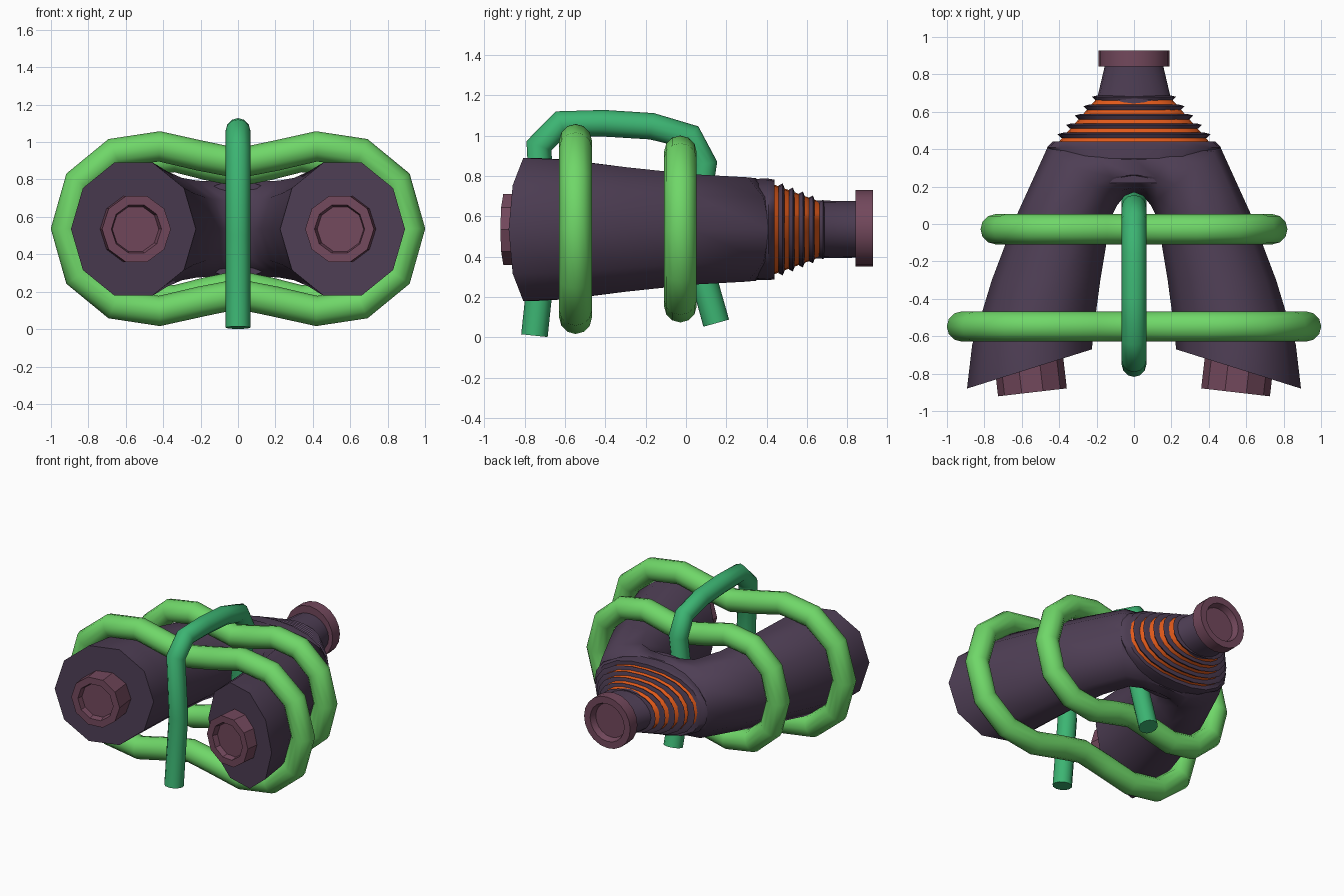
import bpy, bmesh, math
from mathutils import Vector

if "Cube" in bpy.data.objects:
    bpy.data.objects.remove(bpy.data.objects["Cube"])

ZC = 0.535  # height of the main axis


def material(name, rgb):
    m = bpy.data.materials.new(name)
    m.diffuse_color = (*rgb, 1)
    m.use_nodes = True
    m.node_tree.nodes["Principled BSDF"].inputs["Base Color"].default_value = m.diffuse_color
    return m


PURPLE = material("dark_purple", (0.076, 0.048, 0.089))
PINK = material("dusty_pink", (0.17, 0.065, 0.107))
LIME = material("light_green", (0.16, 0.68, 0.14))
TEAL = material("teal_green", (0.045, 0.46, 0.17))
ORANGE = material("orange", (0.75, 0.1, 0.01))


def smooth(ob, angle):
    bpy.ops.object.select_all(action='DESELECT')
    ob.select_set(True)
    bpy.context.view_layer.objects.active = ob
    bpy.ops.object.shade_smooth_by_angle(angle=math.radians(angle))


def ring(c, u, hz, n, power=2.0):
    """Super-elliptical ring spanned by horizontal vector u and height hz."""
    pts = []
    for i in range(n):
        a = 2 * math.pi * i / n
        ca, sa = math.cos(a), math.sin(a)
        k = (abs(ca) ** power + abs(sa) ** power) ** (-1 / power)
        pts.append(Vector(c) + Vector(u) * (ca * k) + Vector((0, 0, hz * sa * k)))
    return pts


def loft(name, rings, mat, angle=50):
    bm = bmesh.new()
    rows = [[bm.verts.new(p) for p in r] for r in rings]
    n = len(rows[0])
    for a, b in zip(rows, rows[1:]):
        for i in range(n):
            j = (i + 1) % n
            bm.faces.new((a[i], a[j], b[j], b[i]))
    bm.faces.new(rows[0])
    bm.faces.new(rows[-1])
    bmesh.ops.recalc_face_normals(bm, faces=bm.faces)
    me = bpy.data.meshes.new(name)
    bm.to_mesh(me)
    bm.free()
    me.materials.append(mat)
    ob = bpy.data.objects.new(name, me)
    bpy.context.collection.objects.link(ob)
    smooth(ob, angle)
    return ob


def tube(name, points, radius, mat, closed):
    cu = bpy.data.curves.new(name, 'CURVE')
    cu.dimensions = '3D'
    cu.bevel_depth = radius
    cu.bevel_resolution = 4
    cu.use_fill_caps = True
    sp = cu.splines.new('POLY')
    sp.points.add(len(points) - 1)
    for p, co in zip(sp.points, points):
        p.co = (*co, 1)
    sp.use_cyclic_u = closed
    cu.materials.append(mat)
    ob = bpy.data.objects.new(name, cu)
    bpy.context.collection.objects.link(ob)
    bpy.ops.object.select_all(action='DESELECT')
    ob.select_set(True)
    bpy.context.view_layer.objects.active = ob
    bpy.ops.object.convert(target='MESH')
    smooth(bpy.context.view_layer.objects.active, 50)


# forked body: outer xy, inner xy, half height, from left end to centre
half = [
    ((-0.893, -0.88), (-0.225, -0.67), 0.373),
    ((-0.865, -0.645), (-0.215, -0.56), 0.364),
    ((-0.76, -0.3), (-0.18, -0.3), 0.325),
    ((-0.635, 0.03), (-0.125, 0.03), 0.288),
    ((-0.46, 0.415), (-0.09, 0.10), 0.272),
    ((-0.25, 0.44), (-0.05, 0.15), 0.268),
]
mirrored = [((-o[0], o[1]), (-i[0], i[1]), h) for o, i, h in reversed(half)]
sections = half + [((0, 0.44), (0, 0.17), 0.268)] + mirrored
rings = []
for o, i, h in sections:
    o, i = Vector((*o, ZC)), Vector((*i, ZC))
    rings.append(ring((o + i) / 2, (o - i) / 2, h, 10))
loft("forked_body", rings, PURPLE)


def across(y, hx, hz, n=20, power=2.3):
    return ring((0, y, ZC), (hx, 0, 0), hz, n, power)


# shoulder where the two barrels join, and the neck behind it
loft("shoulder", [across(0.22, 0.3, 0.25), across(0.41, 0.465, 0.252),
                  across(0.44, 0.435, 0.247)], PURPLE)
loft("neck", [across(0.64, 0.22, 0.145, power=2), across(0.68, 0.195, 0.143, power=2),
              across(0.85, 0.155, 0.14, power=2)], PURPLE)

# glowing core with overlapping dark fins
loft("vent_core", [across(0.43, 0.41, 0.225), across(0.67, 0.2, 0.135)], ORANGE)
for k in range(5):
    y = 0.46 + 0.05 * k
    t = k / 4
    hx, hz = 0.41 - 0.185 * t, 0.228 - 0.08 * t
    loft(f"vent_fin_{k + 1}", [across(y, hx - 0.02, hz - 0.01),
                               across(y + 0.02, hx, hz),
                               across(y + 0.028, hx - 0.03, hz - 0.02)], PURPLE, 30)


def socket(name, front, axis, profile, n):
    """Recessed round fitting; profile holds (distance behind front, radius)."""
    axis = Vector(axis).normalized()
    side = Vector((-axis.y, axis.x, 0))
    loft(name, [ring(Vector(front) - axis * d, side * r, r, n) for d, r in profile],
         PINK, 30)


# front fittings and rear collar
for s, label in ((-1, "left"), (1, "right")):
    socket(f"front_socket_{label}", (s * 0.543, -0.9, ZC), (-s * 0.115, -0.99, 0),
           [(0.25, 0.185), (0, 0.185), (0, 0.135), (0.04, 0.125)], 10)
socket("rear_collar", (0, 0.927, 0.54), (0, 1, 0),
       [(0.085, 0.19), (0, 0.19), (0, 0.14), (0.045, 0.125)], 20)

# two waisted bands around both barrels
quarter = [(0.92, 0), (0.85, 0.25), (0.66, 0.405), (0.42, 0.44), (0.2, 0.39), (0, 0.35)]
outline = quarter + [(-x, z) for x, z in quarter[-2::-1]]
outline += [(-x, -z) for x, z in quarter[1:]] + [(x, -z) for x, z in quarter[-2:0:-1]]
for name, y, sx, sz in (("front_band", -0.548, 1, 1), ("rear_band", -0.028, 0.804, 0.87)):
    tube(name, [(x * sx, y, 0.537 + z * sz) for x, z in outline], 0.081, LIME, True)

# carrying handle looping over the bands, with both legs reaching down
path = [(-0.752, 0.008), (-0.70, 0.5), (-0.73, 0.95), (-0.62, 1.06), (-0.41, 1.062),
        (-0.17, 1.047), (0.02, 0.995), (0.09, 0.86), (0.03, 0.5), (0.15, 0.07)]
tube("handle", [(0, y, z) for y, z in path], 0.066, TEAL, False)
